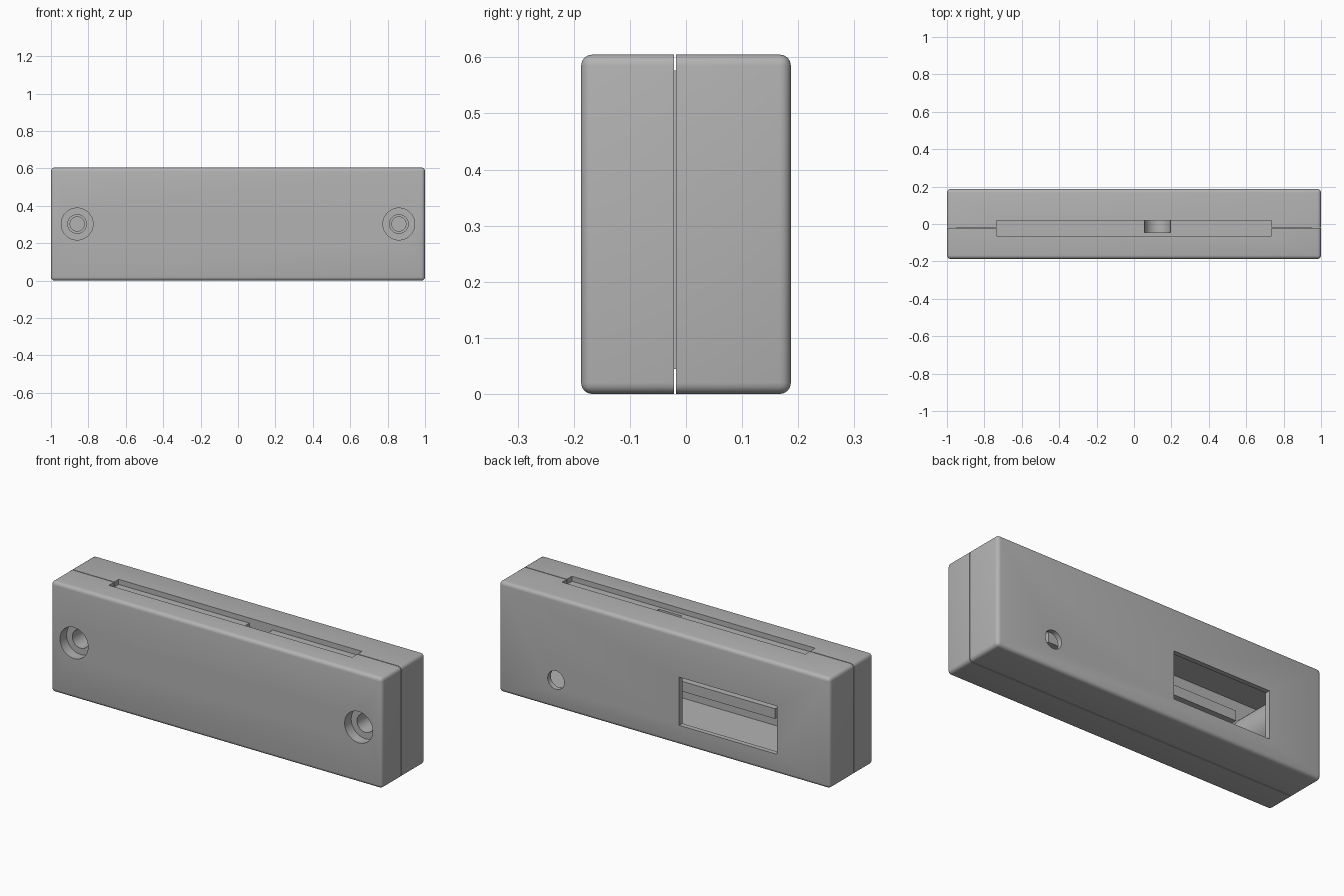
import bpy

if "Cube" in bpy.data.objects:
    bpy.data.objects.remove(bpy.data.objects["Cube"], do_unlink=True)

grey = bpy.data.materials.new("plain grey")
grey.use_nodes = True
grey.diffuse_color = (0.45, 0.45, 0.45, 1)
grey.node_tree.nodes["Principled BSDF"].inputs["Base Color"].default_value = grey.diffuse_color

HEIGHT, MID = 0.605, 0.303
HALF_DEPTH = 0.187
SCREW_X = 0.86


def box(name, x, y, z, bevel=0):
    """Box from (min, max) ranges, optionally with rounded edges."""
    bpy.ops.mesh.primitive_cube_add(size=1)
    ob = bpy.context.object
    ob.name = name
    ob.location = [(a + b) / 2 for a, b in (x, y, z)]
    ob.scale = [b - a for a, b in (x, y, z)]
    bpy.ops.object.transform_apply(location=True, scale=True)
    ob.data.materials.append(grey)
    if bevel:
        mod = ob.modifiers.new("round", 'BEVEL')
        mod.width, mod.segments = bevel, 4
        apply(ob, mod)
    return ob


def rod(name, x, z, radius, y):
    """Cylinder lying along the depth axis."""
    bpy.ops.mesh.primitive_cylinder_add(
        vertices=48, radius=radius, depth=y[1] - y[0],
        location=(x, sum(y) / 2, z), rotation=(1.570796, 0, 0))
    ob = bpy.context.object
    ob.name = name
    bpy.ops.object.transform_apply(location=True, rotation=True)
    ob.data.materials.append(grey)
    return ob


def apply(ob, mod):
    bpy.context.view_layer.objects.active = ob
    bpy.ops.object.modifier_apply(modifier=mod.name)


def combine(ob, other, operation='DIFFERENCE'):
    mod = ob.modifiers.new("cut", 'BOOLEAN')
    mod.operation, mod.solver, mod.object = operation, 'EXACT', other
    apply(ob, mod)


# Outer rounded shell, split into two halves at the seam
halves = []
for name, span in (("front_shell", (-1, -0.0215)), ("back_shell", (-0.0175, 1))):
    shell = box(name, (-1, 1), (-HALF_DEPTH, HALF_DEPTH), (0, HEIGHT), 0.02)
    keep = box("keep", (-2, 2), span, (-1, 2))
    combine(shell, keep, 'INTERSECT')
    bpy.data.objects.remove(keep)
    halves.append(shell)

# Lip that bridges the seam just inside the walls
lip = box("seam_lip", (-0.95, 0.95), (-0.0215, -0.0175), (0.045, 0.577))

# Hollow inside, leaving solid screw posts
cavity = box("cavity", (-0.93, 0.93), (-0.15, 0.16), (0.07, 0.49))
for side in (-1, 1):
    post = rod("post", side * SCREW_X, MID, 0.125, (-0.3, 0.3))
    combine(cavity, post)
    bpy.data.objects.remove(post)

cutters = [
    cavity,
    box("slot", (-0.735, 0.735), (-0.065, 0.02), (0.577, 0.7)),
    rod("slot_notch", 0.125, 0.578, 0.07, (-0.045, 0.02)),
    box("window", (-0.68, -0.09), (0.1, 0.3), (0.107, 0.37)),
    rod("button_hole", 0.655, 0.155, 0.05, (0.1, 0.3)),
]
# Stepped screw holes
for side in (-1, 1):
    for radius, end in ((0.085, -0.13), (0.05, -0.03), (0.038, 0.12)):
        cutters.append(rod("screw_hole", side * SCREW_X, MID, radius, (-0.3, end)))

for part in halves + [lip]:
    for cutter in cutters:
        combine(part, cutter)
for cutter in cutters:
    bpy.data.objects.remove(cutter)

# Shelf behind the window
shelf = box("inner_shelf", (-0.58, 0.58), (-0.155, 0.06), (0.225, 0.28))

for part in halves + [lip, shelf]:
    bpy.ops.object.select_all(action='DESELECT')
    part.select_set(True)
    bpy.context.view_layer.objects.active = part
    bpy.ops.object.shade_smooth_by_angle(angle=0.6)
